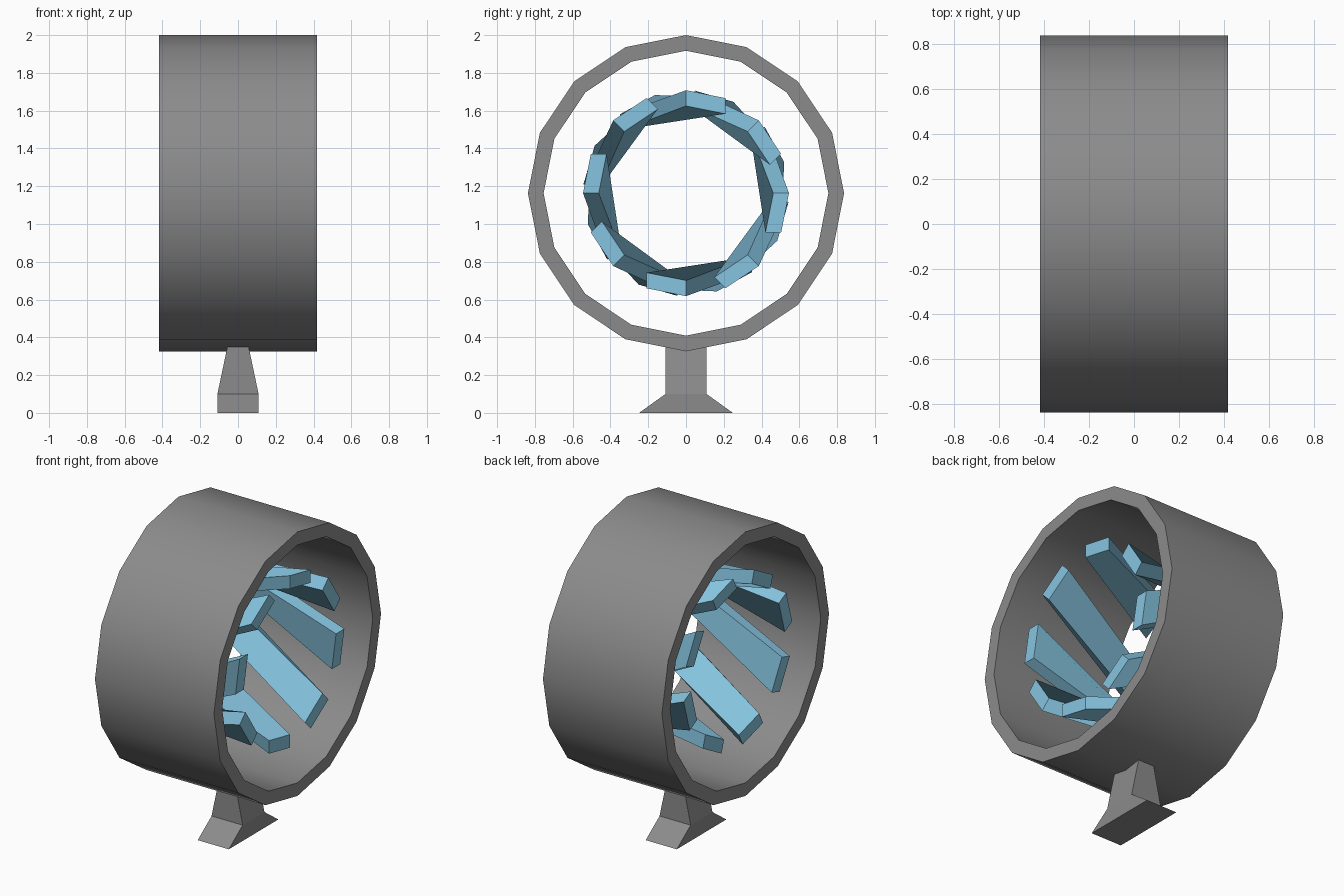
import bpy, bmesh
from math import sin, cos, radians
from mathutils import Vector

if "Cube" in bpy.data.objects:
    bpy.data.objects.remove(bpy.data.objects["Cube"])

CZ = 1.163          # height of the ring axis


def material(name, rgb):
    m = bpy.data.materials.new(name)
    m.diffuse_color = (*rgb, 1)
    m.use_nodes = True
    m.node_tree.nodes["Principled BSDF"].inputs["Base Color"].default_value = m.diffuse_color
    return m


dark = material("dark_grey", (.26, .26, .26))
blue = material("blade_blue", (.24, .56, .75))


def make(name, build, mat):
    bm = bmesh.new()
    build(bm)
    bmesh.ops.recalc_face_normals(bm, faces=bm.faces)
    me = bpy.data.meshes.new(name)
    bm.to_mesh(me)
    bm.free()
    ob = bpy.data.objects.new(name, me)
    bpy.context.collection.objects.link(ob)
    me.materials.append(mat)
    return ob


def polar(x, r, deg):
    a = radians(deg)
    return Vector((x, r * cos(a), CZ + r * sin(a)))


# Outer ring: 16-sided tube along x
def ring(bm):
    n, section = 16, [(-.417, .837), (.417, .837), (.417, .754), (-.417, .754)]
    loops = [[bm.verts.new(polar(x, r, 90 + i * 360 / n)) for x, r in section]
             for i in range(n)]
    for i in range(n):
        a, b = loops[i], loops[(i + 1) % n]
        for k in range(4):
            bm.faces.new((a[k], a[(k + 1) % 4], b[(k + 1) % 4], b[k]))


tube = make("ring_housing", ring, dark)
bpy.context.view_layer.objects.active = tube
tube.select_set(True)
bpy.ops.object.shade_smooth_by_angle(angle=radians(30))
tube.select_set(False)


# Stand: flared foot and tapering post, as stacked rectangles
def stand(bm):
    levels = [(0, .109, .248), (.1, .109, .109), (.37, .052, .109)]
    loops = [[bm.verts.new((sx * hx, sy * hy, z))
              for sx, sy in ((-1, -1), (1, -1), (1, 1), (-1, 1))]
             for z, hx, hy in levels]
    for a, b in zip(loops, loops[1:]):
        for k in range(4):
            bm.faces.new((a[k], a[(k + 1) % 4], b[(k + 1) % 4], b[k]))
    bm.faces.new(loops[0])
    bm.faces.new(loops[-1])


make("stand", stand, dark)

# Blades: twisted bars, the two ends offset around the axis
R, T, X = .545, .083, .364


def cap(bm, x, first, second):
    """Parallelogram end; thickness runs radially at the first corner."""
    p, q = polar(x, R, first), polar(x, R, second)
    inward = (Vector((x, 0, CZ)) - p).normalized() * T
    return [bm.verts.new(v) for v in (p, q, q + inward, p + inward)]


def blade(start):
    def build(bm):
        n0, n1, n2, n3 = cap(bm, X, start, start - 22.5)
        f1, f0, f3, f2 = cap(bm, -X, start + 17.5, start + 40)
        for f in ((n3, n2, n1, n0), (f0, f1, f2, f3),   # ends
                  (n1, f1, f0, n0), (n2, n3, f3, f2),   # outer, inner
                  (n1, n2, f2, f1), (n0, f0, f3, n3)):  # edges
            bm.faces.new(f)
    return build


for i in range(8):
    make(f"blade_{i + 1}", blade(90 + 45 * i), blue)
